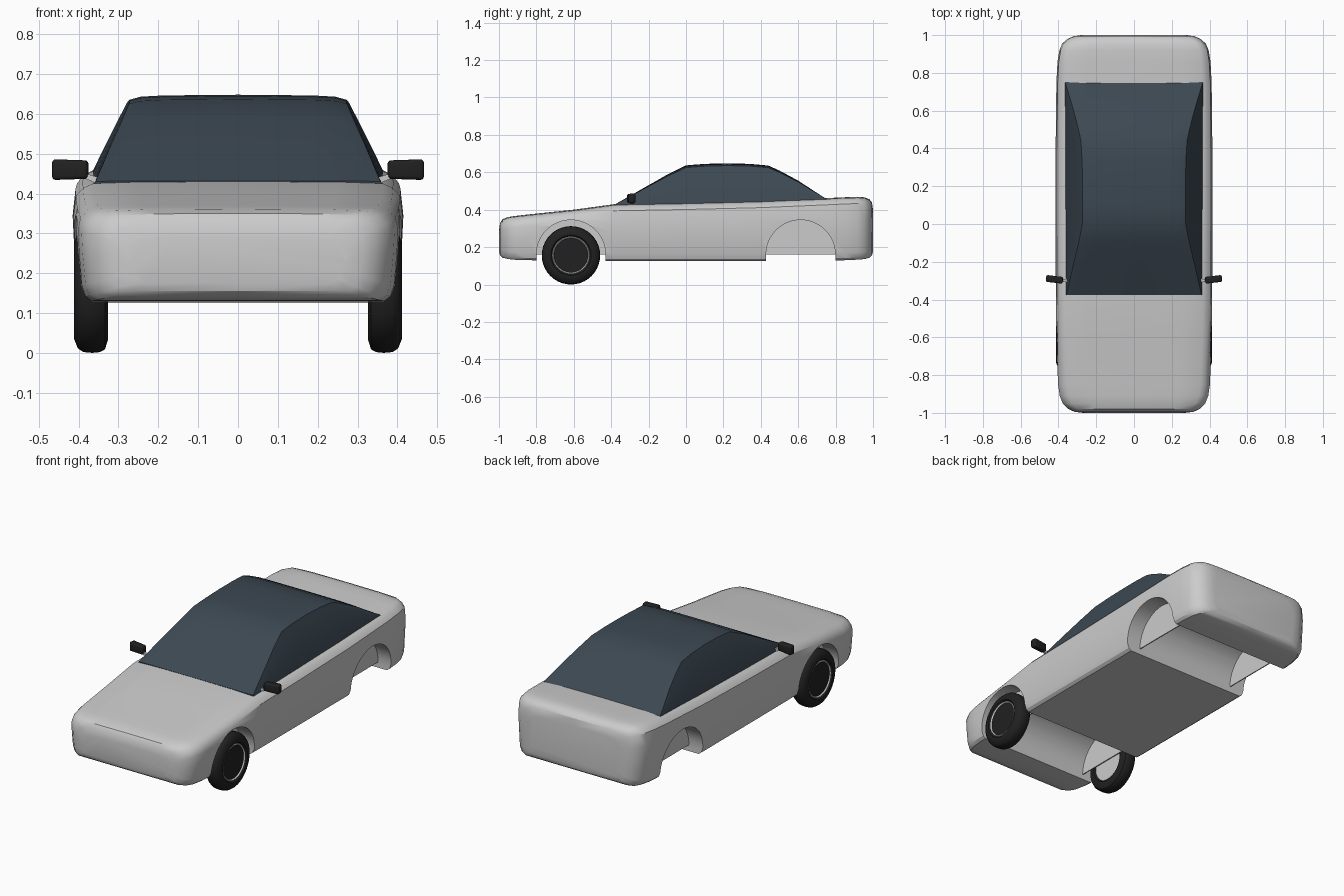
import bpy, bmesh, math
from mathutils import Matrix

if "Cube" in bpy.data.objects:
    bpy.data.objects.remove(bpy.data.objects["Cube"])


def material(name, rgb):
    m = bpy.data.materials.new(name)
    m.diffuse_color = (*rgb, 1)
    m.use_nodes = True
    m.node_tree.nodes["Principled BSDF"].inputs["Base Color"].default_value = m.diffuse_color
    return m


glass = material("dark_glass", (0.045, 0.065, 0.085))
rubber = material("black_rubber", (0.015, 0.015, 0.015))


def smooth(ob, angle=32):
    bpy.ops.object.select_all(action='DESELECT')
    ob.select_set(True)
    bpy.context.view_layer.objects.active = ob
    bpy.ops.object.shade_smooth_by_angle(angle=math.radians(angle))


def finish(name, bm, mat=None):
    bmesh.ops.recalc_face_normals(bm, faces=bm.faces)
    me = bpy.data.meshes.new(name)
    bm.to_mesh(me)
    bm.free()
    ob = bpy.data.objects.new(name, me)
    bpy.context.collection.objects.link(ob)
    if mat:
        me.materials.append(mat)
    return ob


def loft(name, rings, mat=None):
    """Skin equal-length closed rings and cap both ends."""
    bm = bmesh.new()
    vs = [[bm.verts.new(p) for p in r] for r in rings]
    n = len(rings[0])
    for a, b in zip(vs, vs[1:]):
        for i in range(n):
            j = (i + 1) % n
            bm.faces.new((a[i], a[j], b[j], b[i]))
    bm.faces.new(vs[0])
    bm.faces.new(vs[-1])
    return finish(name, bm, mat)


def section(half, y):
    """Mirror a half section that starts and ends on the centre line."""
    full = half + [(-x, z) for x, z in half[-2:0:-1]]
    return [(x, y, z) for x, z in full]


def lathe(name, profile, cy, cz, s, mat=None, n=40):
    rings = [[(s * x, cy + r * math.cos(2 * math.pi * i / n), cz + r * math.sin(2 * math.pi * i / n))
              for i in range(n)] for x, r in profile]
    return loft(name, rings, mat)


def arch(cy, r, cz, n=24):
    return [(cy + r * math.cos(math.pi * i / n), cz + r * math.sin(math.pi * i / n)) for i in range(n + 1)]


def prism(name, yz, x0, x1, mat=None):
    return loft(name, [[(x, y, z) for y, z in yz] for x in (x0, x1)], mat)


# Body shell: stations of y, half width, bottom z, top z
stations = [
    (-1.0, .27, .175, .29), (-.994, .315, .155, .33), (-.98, .347, .143, .35),
    (-.95, .377, .136, .361), (-.91, .393, .132, .367), (-.85, .402, .13, .374),
    (-.6, .411, .127, .40), (-.38, .414, .125, .43), (0, .415, .125, .437),
    (.4, .415, .125, .447), (.75, .411, .127, .462), (.86, .405, .13, .467),
    (.92, .395, .133, .469), (.955, .38, .136, .466), (.98, .352, .143, .456),
    (.994, .32, .155, .44), (1.0, .28, .175, .40)]


def body_half(w, zb, zt):
    mid = (zb + zt) / 2
    return [(0, zt), (.6 * w, zt - .001), (w - .05, zt - .005), (w - .025, zt - .016),
            (w - .007, zt - .036), (w, min(zt - .06, mid + .06)), (w - .003, mid),
            (w - .01, zb + .04), (w - .02, zb + .012), (w - .036, zb), (0, zb)]


body = loft("body_shell", [section(body_half(w, b, t), y) for y, w, b, t in stations])

# Wheel arches cut right across the body
axles = (-.615, .613)
for cy in axles:
    cutter = prism("arch_cutter", arch(cy, .185, .16) + [(cy - .185, 0), (cy + .185, 0)], -.6, .6)
    cutter.hide_render = True
    mod = body.modifiers.new("arch", 'BOOLEAN')
    mod.object = cutter
    mod.solver = 'EXACT'
    bpy.context.view_layer.objects.active = body
    bpy.ops.object.modifier_apply(modifier=mod.name)
    bpy.data.objects.remove(cutter)
smooth(body)

# Cabin glass: stations of y, roof z, body z
cabin = [(-.375, .431, .425), (-.2, .531, .43), (-.1, .588, .43), (0, .637, .432),
         (.1, .645, .434), (.22, .648, .436), (.34, .645, .44), (.44, .636, .443),
         (.5, .609, .445), (.6, .555, .45), (.68, .503, .453), (.75, .458, .456)]
rings = []
for y, zt, zb in cabin:
    base = .36 + .005 * (y + .375) / 1.125
    f = (zt - zb) / .205
    edge = base - .088 * f
    drop = .012 * f
    rings.append(section([(0, zt), (.7 * edge, zt - .15 * drop), (.9 * edge, zt - .4 * drop),
                          (edge, zt - drop), (base, zb - .001), (base, zb - .035),
                          (0, zb - .035)], y))
smooth(loft("cabin_glass", rings, glass), 25)

tyre = [(.336, .10), (.326, .108), (.326, .122), (.334, .147), (.346, .154), (.366, .156),
        (.388, .154), (.402, .145), (.412, .120), (.412, .108), (.402, .10)]
rim = [(.332, .099), (.403, .1005), (.407, .097), (.403, .092), (.397, .089)]

for s, side in ((1, "right"), (-1, "left")):
    # Front wheels
    smooth(lathe(side + "_front_tyre", tyre, -.615, .156, s, rubber), 40)
    smooth(lathe(side + "_front_rim", rim, -.615, .156, s), 30)

    # Inner wheel-well walls
    for cy, end in zip(axles, ("front", "rear")):
        prism(f"{side}_{end}_well_wall", arch(cy, .187, .16), s * .312, s * .318)

    # Door mirror housing
    bm = bmesh.new()
    bmesh.ops.create_cube(bm, size=1)
    for v in bm.verts:
        outer = v.co.x > 0
        v.co.x *= .09
        v.co.y *= .036
        v.co.z *= .052 if outer else .046
    bmesh.ops.bevel(bm, geom=bm.edges[:], offset=.009, segments=3, profile=.5, affect='EDGES')
    bmesh.ops.rotate(bm, verts=bm.verts, cent=(0, 0, 0), matrix=Matrix.Rotation(.12, 3, 'Z'))
    for v in bm.verts:
        v.co.x = s * (v.co.x + .421)
        v.co.y -= .293
        v.co.z += .460
    smooth(finish(side + "_mirror", bm, rubber), 40)

    # Mirror arm
    loft(side + "_mirror_arm", [
        [(s * x, -.298 + dy, z + dz) for dy, dz in ((-h, -h), (h, -h), (h, h), (-h, h))]
        for x, z, h in ((.345, .430, .009), (.395, .448, .006))])
